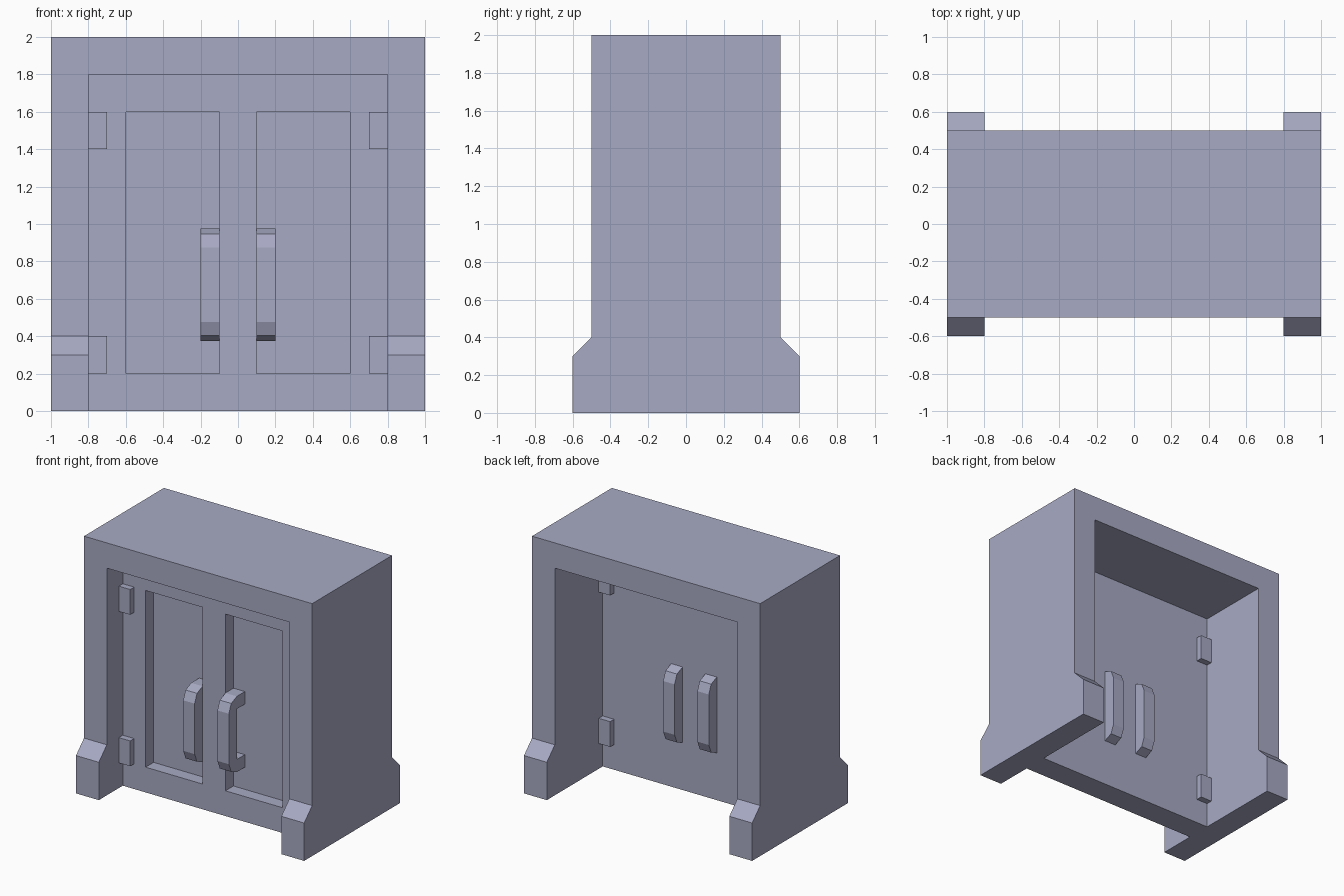
import bpy, bmesh
from math import sin, cos, radians

if "Cube" in bpy.data.objects:
    bpy.data.objects.remove(bpy.data.objects["Cube"])

# Blue-grey paint shared by every part
paint = bpy.data.materials.new("blue_grey_paint")
paint.diffuse_color = (0.39, 0.40, 0.55, 1)
paint.use_nodes = True
paint.node_tree.nodes["Principled BSDF"].inputs["Base Color"].default_value = paint.diffuse_color


def prism(name, profile, x0, x1):
    """Extrude a (y, z) profile along x from x0 to x1."""
    bm = bmesh.new()
    face = bm.faces.new([bm.verts.new((x0, y, z)) for y, z in profile])
    ext = bmesh.ops.extrude_face_region(bm, geom=[face])
    verts = [g for g in ext["geom"] if isinstance(g, bmesh.types.BMVert)]
    bmesh.ops.translate(bm, verts=verts, vec=(x1 - x0, 0, 0))
    bmesh.ops.recalc_face_normals(bm, faces=bm.faces)
    mesh = bpy.data.meshes.new(name)
    bm.to_mesh(mesh)
    bm.free()
    mesh.materials.append(paint)
    obj = bpy.data.objects.new(name, mesh)
    bpy.context.collection.objects.link(obj)
    return obj


def box(name, x0, x1, y0, y1, z0, z1):
    return prism(name, [(y0, z0), (y1, z0), (y1, z1), (y0, z1)], x0, x1)


def cut(target, cutter):
    cutter.hide_render = True
    mod = target.modifiers.new("cut", 'BOOLEAN')
    mod.operation = 'DIFFERENCE'
    mod.solver = 'EXACT'
    mod.object = cutter
    bpy.context.view_layer.objects.active = target
    bpy.ops.object.modifier_apply(modifier=mod.name)
    bpy.data.objects.remove(cutter)


# Frame: side outline with flared feet, hollowed front and back around the door slab
half = [(0.6, 0), (0.6, 0.3), (0.5, 0.4), (0.5, 2)]
frame = prism("door_frame", half + [(-y, z) for y, z in reversed(half)], -1, 1)
cut(frame, box("front_cutter", -0.8, 0.8, -1, -0.3, -1, 1.8))
cut(frame, box("back_cutter", -0.8, 0.8, -0.1, 1, -1, 1.8))

# Sunken door panels on the front
for x0 in (-0.6, 0.1):
    cut(frame, box("panel_cutter", x0, x0 + 0.5, -0.5, -0.2, 0.2, 1.6))

# Handle outline: two-segment rounded corners of radius 0.1
Z0, Z1, R = 0.375, 0.975, 0.1
arc = [(R * sin(radians(a)), R * cos(radians(a))) for a in (0, 45, 90)]
outer = [(dy, Z1 - R + dz) for dy, dz in arc]
outer += [(dy, Z0 + R - dz) for dy, dz in reversed(arc)]

# Front handles are open loops, back handles sit against the slab
front_profile = ([(-0.2, Z1)] + [(-0.3 - dy, z) for dy, z in outer] +
                 [(-0.2, Z0), (-0.2, Z0 + R), (-0.3, Z0 + R),
                  (-0.3, Z1 - R), (-0.2, Z1 - R)])
back_profile = [(-0.1 + dy, z) for dy, z in outer]

for side, s in (("left", -1), ("right", 1)):
    xs = sorted((s * 0.1, s * 0.2))
    prism(f"front_handle_{side}", front_profile, *xs)
    prism(f"back_handle_{side}", back_profile, *xs)
    # Hinge blocks in the corners on both faces
    xh = sorted((s * 0.7, s * 0.8))
    for level, z in (("lower", 0.2), ("upper", 1.4)):
        box(f"front_hinge_{side}_{level}", *xh, -0.35, -0.3, z, z + 0.2)
        box(f"back_hinge_{side}_{level}", *xh, -0.1, -0.05, z, z + 0.2)
